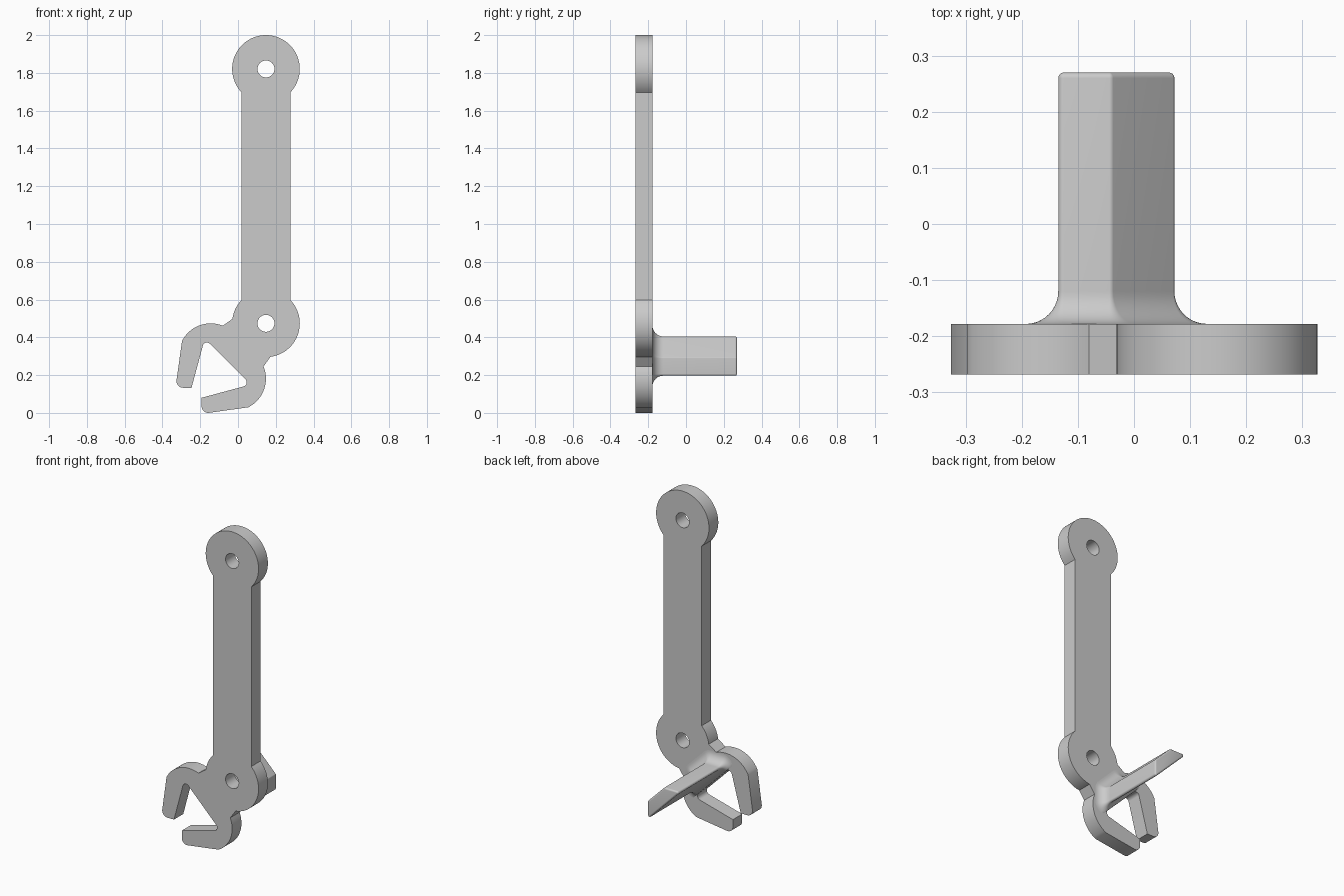
import bpy, bmesh
from math import sin, cos, radians, pi
from mathutils import Vector, Matrix

cube = bpy.data.objects.get("Cube")
if cube:
    bpy.data.objects.remove(cube)

grey = bpy.data.materials.new("mid_grey")
grey.use_nodes = True
grey.diffuse_color = (0.6, 0.6, 0.6, 1)
grey.node_tree.nodes["Principled BSDF"].inputs["Base Color"].default_value = (0.6, 0.6, 0.6, 1)

FRONT, BACK, END = -0.268, -0.178, 0.27
TOP_HUB, LOW_HUB = Vector((0.148, 1.821)), Vector((0.148, 0.474))
HUB_R, HOLE_R = 0.179, 0.045
AXIS = LOW_HUB.y - LOW_HUB.x


def arc(centre, radius, start, stop, steps=16):
    """Points on an arc, angles in degrees."""
    angles = [radians(start + (stop - start) * i / steps) for i in range(steps + 1)]
    return [Vector((centre[0] + radius * cos(a), centre[1] + radius * sin(a))) for a in angles]


def rounded(before, corner, after, radius, steps=8):
    """Fillet the corner between two straight edges."""
    b, c, a = Vector(before), Vector(corner), Vector(after)
    u, v = (b - c).normalized(), (a - c).normalized()
    half = u.angle(v) / 2
    centre = c + (u + v).normalized() * radius / sin(half)
    reach = radius * cos(half) / sin(half)
    p, q = c + u * reach - centre, c + v * reach - centre
    return [centre + p.lerp(q, i / steps).normalized() * radius for i in range(steps + 1)]


def mirror(p):
    """Reflect across the diagonal through the lower hub."""
    return Vector((p.y - AXIS, p.x + AXIS))


def finish(obj):
    obj.data.materials.clear()
    obj.data.materials.append(grey)
    bpy.ops.object.select_all(action='DESELECT')
    obj.select_set(True)
    bpy.context.view_layer.objects.active = obj
    bpy.ops.object.shade_smooth_by_angle(angle=radians(30))


# One jaw of the claw, from the hub to the inner notch
heel = arc((-0.023, 0.182), 0.171, 22, -63)
toe, tip, notch = (-0.193, -0.005), (-0.193, 0.08), (0.067, 0.15)
inner = (-0.131, 0.348)
jaw = heel + rounded(heel[-1], toe, tip, 0.035) + [Vector(tip)] + rounded(tip, notch, inner, 0.022)

# Full plate outline: top hub, bar, lower hub, both jaws
outline = (arc(TOP_HUB, HUB_R, -43.7, 223.7, 64)
           + arc(LOW_HUB, HUB_R, 136.3, 172.4, 10)
           + [mirror(p) for p in jaw] + jaw[::-1]
           + arc(LOW_HUB, HUB_R, -82.4, 43.7, 32))
holes = [arc(hub, HOLE_R, 0, 360 - 360 / 32, 31) for hub in (TOP_HUB, LOW_HUB)]

curve = bpy.data.curves.new("arm_plate", 'CURVE')
curve.dimensions = '2D'
curve.fill_mode = 'BOTH'
curve.extrude = (BACK - FRONT) / 2
for loop in [outline] + holes:
    spline = curve.splines.new('POLY')
    spline.points.add(len(loop) - 1)
    for point, p in zip(spline.points, loop):
        point.co = (p.x, p.y, 0, 1)
    spline.use_cyclic_u = True
plate = bpy.data.objects.new("arm_plate", curve)
bpy.context.collection.objects.link(plate)
bpy.ops.object.select_all(action='DESELECT')
plate.select_set(True)
bpy.context.view_layer.objects.active = plate
bpy.ops.object.convert(target='MESH')
plate = bpy.context.view_layer.objects.active
bm = bmesh.new()
bm.from_mesh(plate.data)
bmesh.ops.remove_doubles(bm, verts=bm.verts, dist=1e-5)
bmesh.ops.transform(bm, verts=bm.verts, matrix=Matrix.Translation(
    (0, (FRONT + BACK) / 2, 0)) @ Matrix.Rotation(pi / 2, 4, 'X'))
bmesh.ops.recalc_face_normals(bm, faces=bm.faces)
bm.to_mesh(plate.data)
bm.free()
finish(plate)

# Slanted thumb bar: rounded section swept back, flared at its root
EDGE, FLARE = 0.01, 0.058
section = [((-0.125, 0.395), 90, 225), ((0.062, 0.207), 225, 360),
           ((0.062, 0.289), 0, 45), ((-0.044, 0.395), 45, 90)]
levels = []
for i in range(11):
    t = pi / 2 * i / 10
    levels.append((BACK + FLARE * (1 - cos(t)), EDGE + FLARE * (1 - sin(t))))
for i in range(6):
    t = radians(85) * i / 5
    levels.append((END - EDGE + EDGE * sin(t), EDGE * cos(t)))

bm = bmesh.new()
rings = []
for y, radius in levels:
    ring = []
    for centre, start, stop in section:
        for p in arc(centre, radius, start, stop, 10):
            # keep the flare on the plate beside the jaw opening
            short = max(0, 0.218 - p.x - p.y) / 2
            ring.append(bm.verts.new((p.x + short, y, p.y + short)))
    rings.append(ring)
for low, high in zip(rings, rings[1:]):
    for i in range(len(low)):
        j = (i + 1) % len(low)
        bm.faces.new((low[i], low[j], high[j], high[i]))
bm.faces.new(rings[-1])
bm.faces.new(rings[0][::-1])
bmesh.ops.recalc_face_normals(bm, faces=bm.faces)
mesh = bpy.data.meshes.new("thumb_bar")
bm.to_mesh(mesh)
bm.free()
bar = bpy.data.objects.new("thumb_bar", mesh)
bpy.context.collection.objects.link(bar)
finish(bar)
